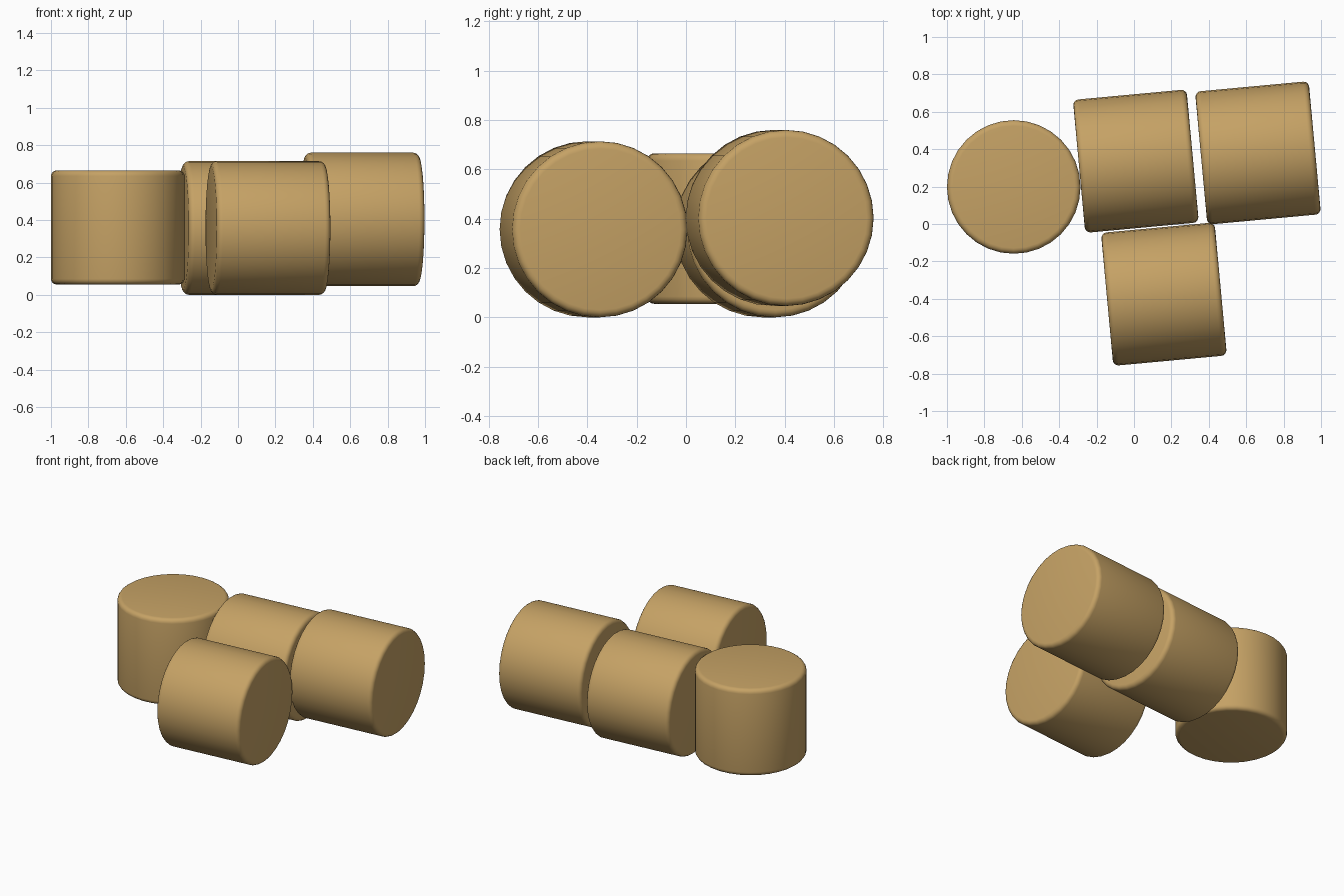
import bpy
from math import radians

cube = bpy.data.objects.get("Cube")
if cube:
    bpy.data.objects.remove(cube, do_unlink=True)

RADIUS, LENGTH, ROUNDING = 0.357, 0.61, 0.03

# Single tan colour shared by every piece
tan = bpy.data.materials.new("warm_tan")
tan.use_nodes = True
colour = (0.56, 0.36, 0.13, 1.0)
tan.diffuse_color = colour
tan.node_tree.nodes["Principled BSDF"].inputs["Base Color"].default_value = colour


def rounded_cylinder(name, location, rotation=(0, 0, 0)):
    """Cylinder with softly rounded rims."""
    bpy.ops.mesh.primitive_cylinder_add(
        vertices=32, radius=RADIUS, depth=LENGTH, location=location, rotation=rotation)
    obj = bpy.context.object
    obj.name = name
    obj.data.materials.append(tan)
    bevel = obj.modifiers.new("rounded_rims", "BEVEL")
    bevel.width = ROUNDING
    bevel.segments = 4
    bevel.limit_method = "ANGLE"
    bevel.angle_limit = radians(40)
    bpy.ops.object.modifier_apply(modifier=bevel.name)
    bpy.ops.object.shade_smooth_by_angle(angle=radians(35))
    return obj


# Upright piece
rounded_cylinder("upright_cylinder", (-0.643, 0.198, 0.36))

# Pieces lying on their sides, turned slightly
lying = (0, radians(90), radians(5.3))
rounded_cylinder("middle_lying_cylinder", (0.01, 0.336, RADIUS), lying)
rounded_cylinder("left_lying_cylinder", (0.663, 0.38, 0.403), lying)
rounded_cylinder("front_lying_cylinder", (0.16, -0.375, RADIUS), lying)
